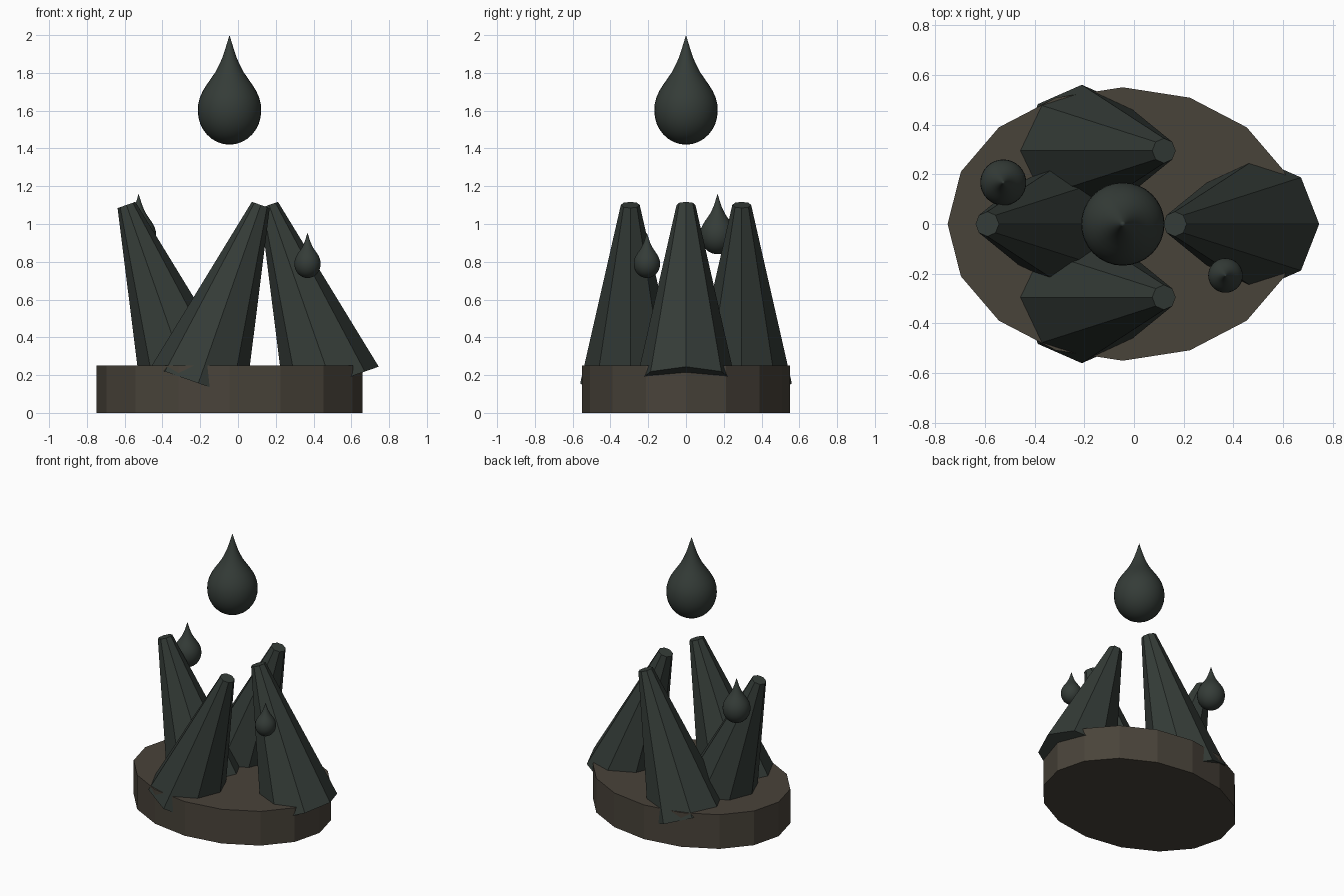
import bpy
from math import sin, cos, pi, radians
from mathutils import Vector, Matrix

if "Cube" in bpy.data.objects:
    bpy.data.objects.remove(bpy.data.objects["Cube"])


def material(name, rgb):
    m = bpy.data.materials.new(name)
    m.diffuse_color = (*rgb, 1)
    m.use_nodes = True
    m.node_tree.nodes["Principled BSDF"].inputs["Base Color"].default_value = m.diffuse_color
    return m


DARK = material("dark_green_grey", (0.035, 0.045, 0.039))
EARTH = material("dark_brown", (0.066, 0.056, 0.042))


def rings_mesh(name, rings, mat, smooth=False):
    """Bridge equal-sized rings; a one-point ring closes to a pole."""
    verts, faces, idx = [], [], []
    for ring in rings:
        idx.append(range(len(verts), len(verts) + len(ring)))
        verts += ring
    n = max(len(r) for r in rings)
    for a, b in zip(idx, idx[1:]):
        for i in range(n):
            j = (i + 1) % n
            if len(a) == 1:
                faces.append((a[0], b[j], b[i]))
            elif len(b) == 1:
                faces.append((a[i], a[j], b[0]))
            else:
                faces.append((a[i], a[j], b[j], b[i]))
    if len(idx[0]) > 1:
        faces.append(tuple(reversed(idx[0])))
    if len(idx[-1]) > 1:
        faces.append(tuple(idx[-1]))
    me = bpy.data.meshes.new(name)
    me.from_pydata([tuple(v) for v in verts], [], faces)
    if smooth:
        me.polygons.foreach_set("use_smooth", [True] * len(me.polygons))
    me.materials.append(mat)
    ob = bpy.data.objects.new(name, me)
    bpy.context.collection.objects.link(ob)
    return ob


def circle(rx, ry, z, n):
    return [Vector((rx * cos(2 * pi * i / n), ry * sin(2 * pi * i / n), z)) for i in range(n)]


# Oval ground slab
base = rings_mesh("base_slab", [circle(0.705, 0.55, 0, 16), circle(0.705, 0.55, 0.25, 16)], EARTH)
base.location.x = -0.045


# Leaning eight-sided spikes
def spike(name, x, y, lean):
    ob = rings_mesh(name, [circle(0.265, 0.265, 0, 8), circle(0.05, 0.05, 1.0, 8)], DARK)
    ob.matrix_world = Matrix.Translation((x, y, 0.157)) @ Matrix.Rotation(radians(lean), 4, 'Y')


spike("right_spike", 0.495, 0, -19.3)
spike("left_spike", -0.26, 0, -19.3)
spike("front_spike", -0.21, -0.295, 19.3)
spike("back_spike", -0.21, 0.295, 19.3)

# Teardrops: round bulb below, concave taper to a point above
BULB = [(sin(pi / 2 * k / 8), 1.07 * (1 - cos(pi / 2 * k / 8))) for k in range(1, 9)]
TAPER = [(0.985, 1.3), (0.93, 1.5), (0.84, 1.7), (0.715, 1.9), (0.575, 2.1), (0.44, 2.3),
         (0.325, 2.52), (0.225, 2.75), (0.14, 3.0), (0.07, 3.23)]


def drop(name, x, y, bottom, r):
    rings = [[Vector((0, 0, 0))]]
    rings += [circle(r * a, r * a, r * z, 32) for a, z in BULB + TAPER]
    rings.append([Vector((0, 0, r * 3.46))])
    rings_mesh(name, rings, DARK, True).location = (x, y, bottom)


drop("large_drop", -0.045, 0, 1.42, 0.1677)
drop("medium_drop", -0.526, 0.167, 0.84, 0.0925)
drop("small_drop", 0.368, -0.207, 0.714, 0.0695)
